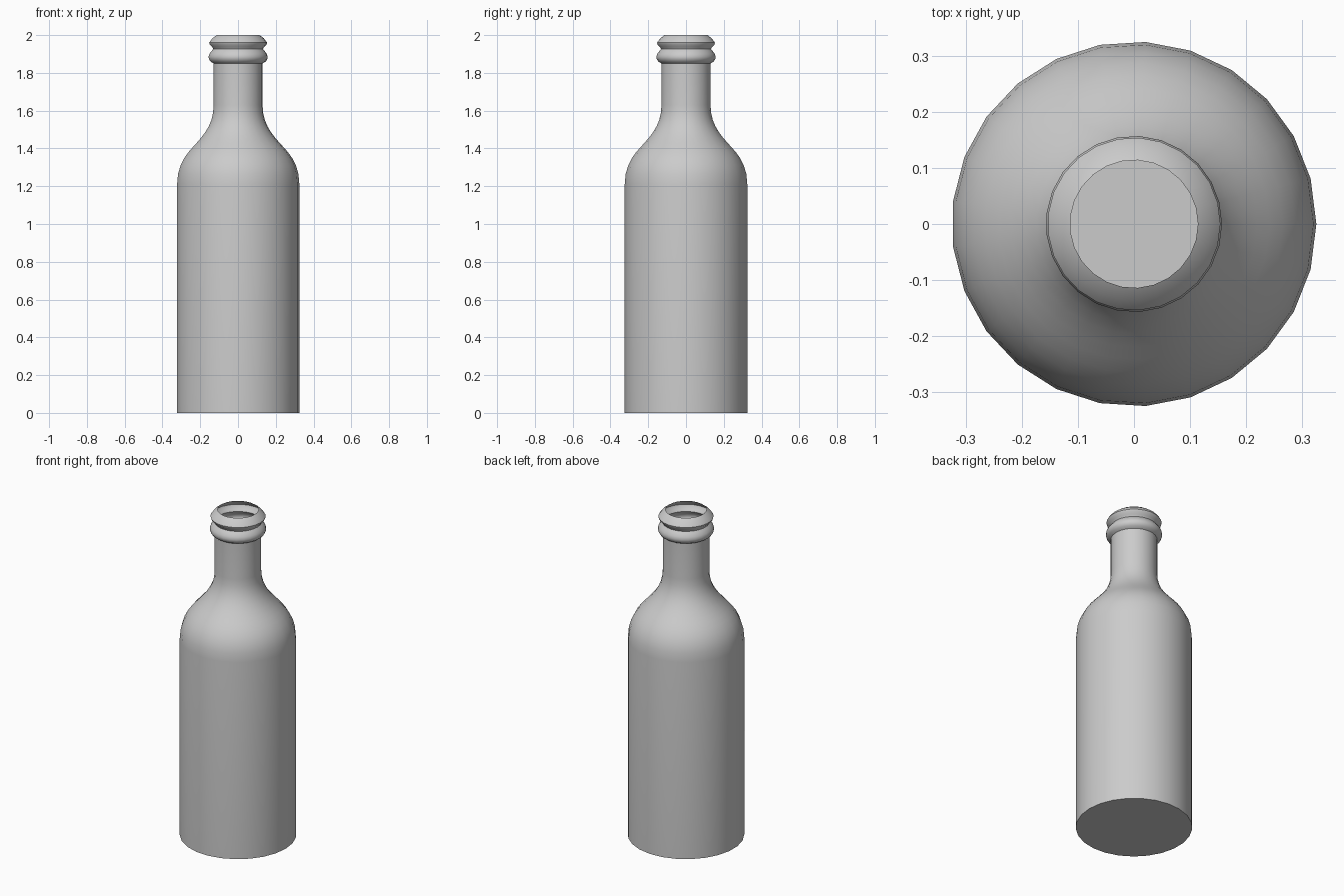
import bpy, bmesh, math
from mathutils import Vector
from mathutils.geometry import interpolate_bezier

if "Cube" in bpy.data.objects:
    bpy.data.objects.remove(bpy.data.objects["Cube"])

SIDES = 25


def curve(a, b, c, d, n=7):
    return [tuple(p) for p in interpolate_bezier(Vector(a), Vector(b), Vector(c), Vector(d), n)]


# Profile as (radius, height): straight body, S-shaped shoulder, neck
profile = [(0.325, 0.0)]
profile += curve((0.325, 1.21), (0.325, 1.33), (0.26, 1.385), (0.22, 1.43))
profile += curve((0.22, 1.43), (0.17, 1.485), (0.13, 1.54), (0.13, 1.63))[1:]
# Rounded collar ring
profile += [(0.13, 1.85), (0.147, 1.86), (0.155, 1.873), (0.157, 1.885),
            (0.153, 1.90), (0.142, 1.915), (0.132, 1.926)]
# Tapered lip ending in the open mouth
profile += [(0.138, 1.937), (0.151, 1.95), (0.154, 1.96), (0.137, 1.983), (0.114, 2.0)]

# Single-walled lathed shell
bm = bmesh.new()
rings = []
for r, z in profile:
    rings.append([bm.verts.new((r * math.cos(2 * math.pi * i / SIDES),
                                r * math.sin(2 * math.pi * i / SIDES), z))
                  for i in range(SIDES)])
for low, high in zip(rings, rings[1:]):
    for i in range(SIDES):
        j = (i + 1) % SIDES
        bm.faces.new((low[i], low[j], high[j], high[i]))

# Flat base
bm.faces.new(rings[0][::-1])

mesh = bpy.data.meshes.new("bottle")
bm.to_mesh(mesh)
bm.free()
bottle = bpy.data.objects.new("bottle", mesh)
bpy.context.collection.objects.link(bottle)
bpy.context.view_layer.objects.active = bottle
bottle.select_set(True)
bpy.ops.object.shade_smooth_by_angle(angle=math.radians(40))
